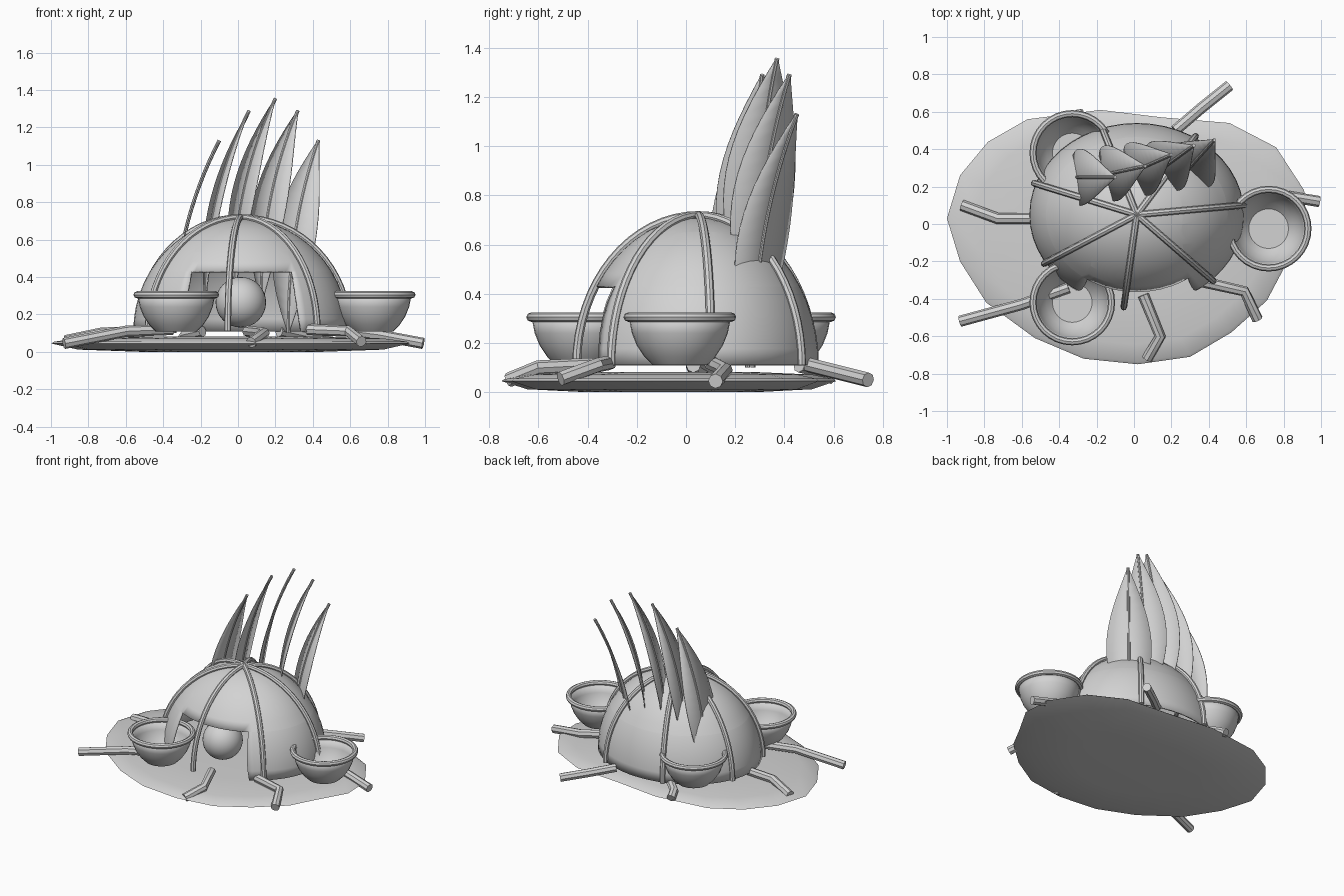
import bpy, bmesh
from math import sin, cos, pi, radians
from mathutils import Vector

cube = bpy.data.objects.get("Cube")
if cube:
    bpy.data.objects.remove(cube)

clay = bpy.data.materials.new("plain_grey")
clay.use_nodes = True
clay.diffuse_color = (0.65, 0.65, 0.65, 1)
clay.node_tree.nodes["Principled BSDF"].inputs["Base Color"].default_value = clay.diffuse_color


def finish(obj, smooth=True):
    obj.data.materials.clear()
    obj.data.materials.append(clay)
    if smooth:
        bpy.ops.object.select_all(action="DESELECT")
        obj.select_set(True)
        bpy.context.view_layer.objects.active = obj
        bpy.ops.object.shade_smooth_by_angle(angle=radians(40))
    return obj


def from_bmesh(name, bm, smooth=True):
    bmesh.ops.recalc_face_normals(bm, faces=bm.faces)
    mesh = bpy.data.meshes.new(name)
    bm.to_mesh(mesh)
    bm.free()
    obj = bpy.data.objects.new(name, mesh)
    bpy.context.collection.objects.link(obj)
    return finish(obj, smooth)


def thicken(obj, amount, offset):
    mod = obj.modifiers.new("thickness", "SOLIDIFY")
    mod.thickness, mod.offset = amount, offset


def tube(name, points, radius, closed=False):
    """Round rod along a path, stored as a mesh."""
    curve = bpy.data.curves.new(name, "CURVE")
    curve.dimensions = "3D"
    curve.bevel_depth, curve.bevel_resolution = radius, 2
    curve.use_fill_caps = True
    spline = curve.splines.new("POLY")
    spline.points.add(len(points) - 1)
    for p, co in zip(spline.points, points):
        p.co = (*co, 1)
    spline.use_cyclic_u = closed
    temp = bpy.data.objects.new(name + "_path", curve)
    bpy.context.collection.objects.link(temp)
    graph = bpy.context.evaluated_depsgraph_get()
    mesh = bpy.data.meshes.new_from_object(temp.evaluated_get(graph))
    bpy.data.objects.remove(temp)
    obj = bpy.data.objects.new(name, mesh)
    bpy.context.collection.objects.link(obj)
    return finish(obj)


def loft(bm, rings):
    """Skin a stack of equal rings."""
    for a, b in zip(rings, rings[1:]):
        n = len(a)
        for i in range(n):
            bm.faces.new((a[i], a[(i + 1) % n], b[(i + 1) % n], b[i]))


# Base plate: irregular shallow saucer
outline = [(-1, .03), (-.93, -.2), (-.79, -.42), (-.53, -.61), (-.27, -.72), (.02, -.75),
           (.3, -.71), (.52, -.58), (.71, -.41), (.8, -.24), (.92, -.03), (.91, .18),
           (.76, .41), (.51, .54), (.15, .57), (-.18, .61), (-.57, .56), (-.78, .44), (-.93, .26)]
bm = bmesh.new()
mid = Vector((-.03, -.05))
rings = []
for scale, z in ((.5, 0), (.85, .012), (1, .045), (.98, .055), (.85, .072), (.5, .082)):
    rings.append([bm.verts.new((*(mid + (Vector(p) - mid) * scale), z)) for p in outline])
loft(bm, rings)
bm.faces.new(rings[0])
bm.faces.new(rings[-1])
from_bmesh("base_plate", bm)

# Dome shell with a doorway in front
centre = Vector((.015, .05, .11))
radii = Vector((.575, .49, .6))


def on_dome(turn, rise, grow=0.0):
    return centre + Vector(((radii.x + grow) * cos(turn) * cos(rise),
                            (radii.y + grow) * sin(turn) * cos(rise),
                            (radii.z + grow) * sin(rise)))


bm = bmesh.new()
segments, levels = 48, 14
rings = [[bm.verts.new(on_dome(2 * pi * i / segments, pi / 2 * k / levels)) for i in range(segments)]
         for k in range(levels)]
loft(bm, rings)
pole = bm.verts.new(on_dome(0, pi / 2))
for i in range(segments):
    bm.faces.new((rings[-1][i], rings[-1][(i + 1) % segments], pole))
door_planes = [(Vector((-.25, 0, .43)), Vector((-1, 0, .18))),
               (Vector((.29, 0, .43)), Vector((1, 0, .15))),
               (Vector((0, 0, .43)), Vector((0, 0, 1)))]
for co, normal in door_planes:
    bmesh.ops.bisect_plane(bm, geom=bm.verts[:] + bm.edges[:] + bm.faces[:], plane_co=co, plane_no=normal)
doorway = []
for f in bm.faces:
    c = f.calc_center_median()
    if c.y < 0 and all((c - co).dot(n) < 0 for co, n in door_planes):
        doorway.append(f)
bmesh.ops.delete(bm, geom=doorway, context="FACES")
thicken(from_bmesh("dome_shell", bm), .012, -1)

# Ribs running from the crown to the foot of the dome
for k in range(7):
    turn = radians(6 + k * 360 / 7)
    path = [on_dome(turn, pi / 2 * j / 16, .008) for j in range(17)]
    tube(f"dome_rib_{k + 1}", path, .018)

# Ball in the doorway
bpy.ops.mesh.primitive_uv_sphere_add(segments=32, ring_count=16, radius=.135, location=(.015, -.2, .265))
ball = bpy.context.object
ball.name = "doorway_ball"
finish(ball)

# Three bowls with rolled rims
profile = [(.11, .11), (.145, .145), (.175, .19), (.195, .24), (.208, .305)]
for k, (x, y) in enumerate([(-.33, -.42), (.72, -.025), (-.33, .38)]):
    bm = bmesh.new()
    turns = [2 * pi * i / 32 for i in range(32)]
    rings = [[bm.verts.new((x + r * cos(t), y + r * sin(t), z)) for t in turns] for r, z in profile]
    loft(bm, rings)
    bm.faces.new(rings[0])
    thicken(from_bmesh(f"bowl_{k + 1}", bm), .01, -1)
    rim = [(x + .21 * cos(t), y + .21 * sin(t), .305) for t in turns]
    tube(f"bowl_rim_{k + 1}", rim, .019, closed=True)

# Bent legs spreading over the plate
legs = {
    "right_leg": [(-.5, .03, .11), (-.73, .03, .1), (-.92, .1, .06)],
    "front_right_leg": [(-.35, -.34, .12), (-.6, -.43, .11), (-.93, -.52, .045)],
    "front_leg": [(.05, -.38, .11), (.14, -.6, .1), (.07, -.72, .05)],
    "front_left_leg": [(.37, -.31, .12), (.59, -.36, .11), (.66, -.51, .055)],
    "left_leg": [(.52, .1, .12), (.75, .16, .09), (.99, .12, .045)],
    "back_left_leg": [(.22, .5, .11), (.36, .62, .08), (.51, .74, .05)],
    "back_leg": [(-.19, .46, .11), (-.28, .54, .09), (-.3, .6, .06)],
}
for name, path in legs.items():
    tube(name, path, .03)

# Fan of curved leaves, each a thin blade on a stem
tips = [(-.1, .25, 1.13), (.06, .31, 1.29), (.2, .37, 1.355), (.32, .42, 1.29), (.43, .45, 1.13)]
steps = 18
for k, tip in enumerate(tips):
    turn = radians(12 * k)
    lean = Vector((cos(turn), sin(turn), 0))
    side = Vector((-sin(turn), cos(turn), 0))
    root = Vector(tip) - lean * .24 - Vector((0, 0, 1.03))
    stem = [root + lean * .24 * (j / steps) ** 2.2 + Vector((0, 0, 1.03 * j / steps))
            for j in range(steps + 1)]
    tube(f"leaf_stem_{k + 1}", stem, .01)
    bm = bmesh.new()
    rows = []
    for j, p in enumerate(stem):
        half = .004 + .148 * sin(pi * j / steps)
        rows.append([bm.verts.new(p + side * half * s) for s in (-1, 0, 1)])
    for a, b in zip(rows, rows[1:]):
        for i in range(2):
            bm.faces.new((a[i], a[i + 1], b[i + 1], b[i]))
    thicken(from_bmesh(f"leaf_blade_{k + 1}", bm), .005, 0)
